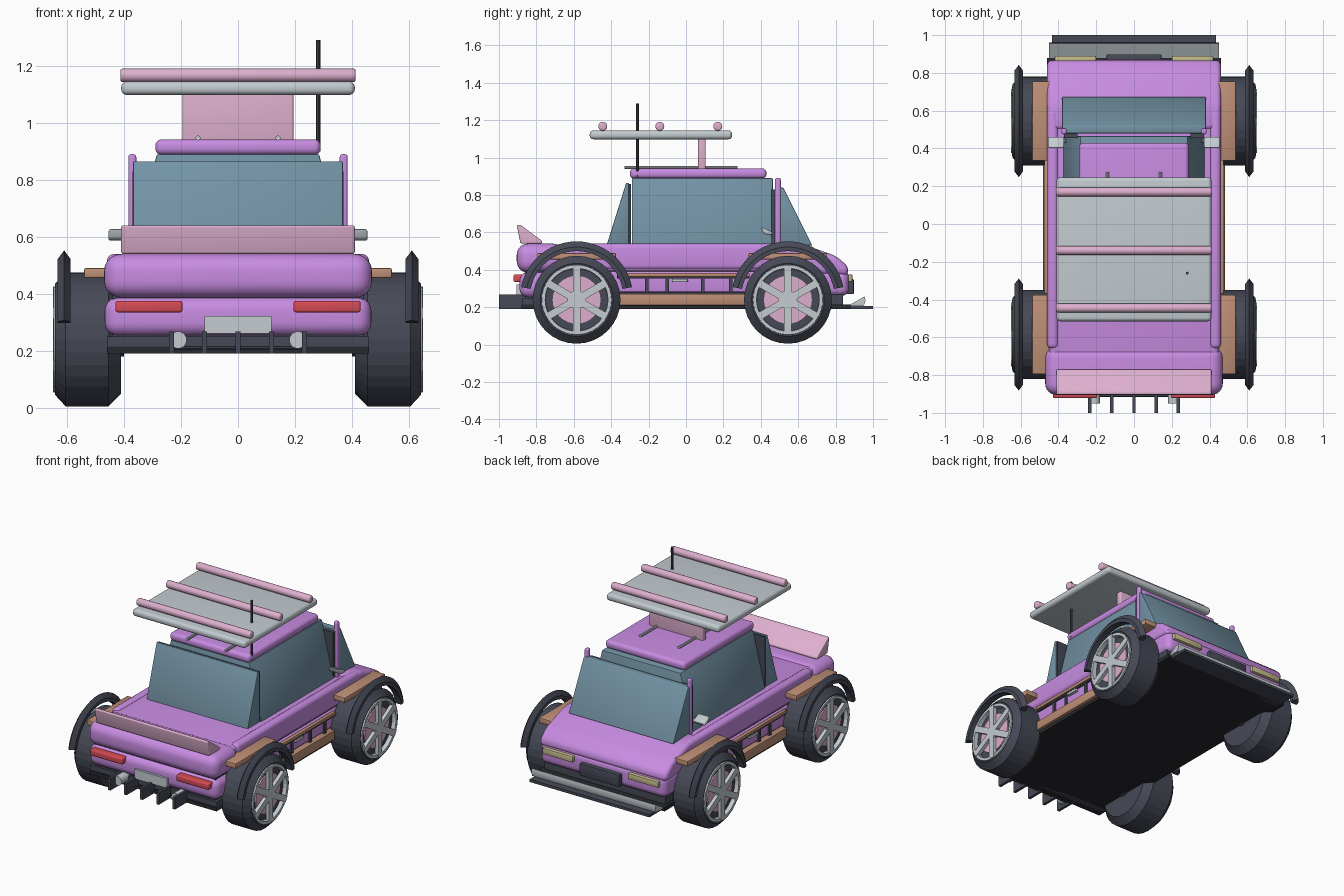
import bpy, bmesh, math
from mathutils import Matrix, Vector

if "Cube" in bpy.data.objects:
    bpy.data.objects.remove(bpy.data.objects["Cube"])


def material(name, rgb):
    m = bpy.data.materials.new(name)
    lin = [(c / 255 / 12.92) if c < 11 else ((c / 255 + 0.055) / 1.055) ** 2.4 for c in rgb]
    m.diffuse_color = (*lin, 1)
    m.use_nodes = True
    m.node_tree.nodes["Principled BSDF"].inputs["Base Color"].default_value = m.diffuse_color
    return m


PURPLE = material("purple_paint", (200, 140, 226))
PINK = material("pink_trim", (222, 175, 206))
GLASS = material("blue_glass", (115, 147, 165))
PALE = material("pale_metal", (195, 203, 208))
DARK = material("dark_rubber", (70, 73, 86))
BLACK = material("black_floor", (40, 41, 46))
TAN = material("tan_board", (190, 143, 118))
RED = material("red_lamp", (215, 75, 85))
YELLOW = material("yellow_lamp", (196, 186, 140))


def finish(name, bm, mat, bevel=0.0, seg=4, smooth=True):
    bmesh.ops.recalc_face_normals(bm, faces=bm.faces)
    if bevel:
        bmesh.ops.bevel(bm, geom=list(bm.edges), offset=bevel, segments=seg, profile=0.5,
                        affect='EDGES', clamp_overlap=True)
    me = bpy.data.meshes.new(name)
    for f in bm.faces:
        f.smooth = smooth
    bm.to_mesh(me)
    bm.free()
    if smooth:
        me.set_sharp_from_angle(angle=math.radians(32))
    me.materials.append(mat)
    ob = bpy.data.objects.new(name, me)
    bpy.context.collection.objects.link(ob)
    return ob


def box(name, x, y, z, mat, bevel=0.0, seg=4):
    bm = bmesh.new()
    bmesh.ops.create_cube(bm, size=1)
    for v in bm.verts:
        v.co = Vector([(r[0] + r[1]) / 2 + c * (r[1] - r[0]) for r, c in zip((x, y, z), v.co)])
    return finish(name, bm, mat, bevel, seg)


def mbox(name, x, y, z, mat, bevel=0.0, seg=4):
    # left and right copies
    for s, side in ((1, "right"), (-1, "left")):
        box(f"{name}_{side}", sorted((s * x[0], s * x[1])), y, z, mat, bevel, seg)


def prism(name, pts, lo, hi, mat, axis='x', bevel=0.0, seg=4):
    # profile in (y, z) swept along x, or in (x, z) swept along y
    bm = bmesh.new()
    rows = [[bm.verts.new((t, a, b) if axis == 'x' else (a, t, b)) for a, b in pts] for t in (lo, hi)]
    bm.faces.new(rows[0])
    bm.faces.new(rows[1])
    n = len(pts)
    for i in range(n):
        j = (i + 1) % n
        bm.faces.new((rows[0][i], rows[0][j], rows[1][j], rows[1][i]))
    return finish(name, bm, mat, bevel, seg)


def rod(name, a, b, r, mat, sides=16, bevel=0.0):
    a, b = Vector(a), Vector(b)
    bm = bmesh.new()
    bmesh.ops.create_cone(bm, cap_ends=True, segments=sides, radius1=r, radius2=r, depth=(b - a).length)
    if bevel:
        rim = [e for e in bm.edges if abs(e.verts[0].co.z - e.verts[1].co.z) < 1e-5]
        bmesh.ops.bevel(bm, geom=rim, offset=bevel, segments=3, profile=0.5, affect='EDGES')
    q = Vector((0, 0, 1)).rotation_difference(b - a).to_matrix().to_4x4()
    bmesh.ops.transform(bm, matrix=Matrix.Translation((a + b) / 2) @ q, verts=bm.verts)
    return finish(name, bm, mat)


def lathe(name, prof, s, cy, cz, mat, a0=0, a1=360, seg=32, smooth=False):
    # closed (x, radius) profile turned about the axle direction
    bm = bmesh.new()
    full = a1 - a0 == 360
    rows = []
    for i in range(seg if full else seg + 1):
        t = math.radians(a0 + (a1 - a0) * i / seg)
        rows.append([bm.verts.new((s * x, cy + r * math.cos(t), cz + r * math.sin(t))) for x, r in prof])
    n = len(prof)
    for i in range(seg):
        p, q = rows[i], rows[(i + 1) % len(rows)]
        for j in range(n):
            k = (j + 1) % n
            bm.faces.new((p[j], p[k], q[k], q[j]))
    if not full:
        bm.faces.new(rows[0])
        bm.faces.new(rows[-1])
    return finish(name, bm, mat, smooth=smooth)


# Floor and lower body
box("floor_plate", (-.46, .46), (-.88, .88), (.19, .215), BLACK)
box("chassis_core", (-.44, .44), (-.86, .84), (.21, .40), DARK)
box("lower_body", (-.455, .455), (-.45, .45), (.28, .39), PURPLE, .01)
box("rear_lower_body", (-.468, .468), (-.89, -.40), (.25, .39), PURPLE, .05, 6)
box("nose_lower_body", (-.455, .455), (.40, .87), (.26, .40), PURPLE, .04, 6)

# Upper body, tail and hood
box("middle_body", (-.45, .45), (-.72, .62), (.385, .53), PURPLE, .03)
box("tail_body", (-.47, .47), (-.905, -.65), (.385, .54), PURPLE, .06, 6)
mbox("shoulder_rail", (.40, .46), (-.66, .61), (.40, .54), PURPLE, .025)
prism("hood", [(.50, .39), (.50, .54), (.63, .535), (.80, .475), (.865, .42), (.868, .37)],
      -.46, .46, PURPLE, bevel=.025)
prism("rear_spoiler", [(-.905, .64), (-.885, .64), (-.77, .555), (-.77, .54), (-.885, .54)],
      -.41, .41, PINK, bevel=.008)

# Cabin glass and roof
prism("cabin_glass", [(-.375, .52), (.375, .52), (.285, .89), (-.285, .89)], -.29, .465, GLASS, 'y', .006, 2)
prism("rear_window", [(-.425, .53), (-.32, .865), (-.305, .865), (-.305, .53)], -.368, .368, GLASS, bevel=.005, seg=2)
prism("windshield", [(.675, .53), (.52, .84), (.48, .84), (.48, .53)], -.38, .38, GLASS, bevel=.005, seg=2)
box("rear_window_frame", (-.365, .365), (-.31, -.295), (.53, .86), DARK)
mbox("front_window_frame", (.30, .37), (.455, .478), (.53, .83), DARK)
mbox("pillar", (.357, .385), (.475, .507), (.48, .89), PURPLE, .01)
box("roof", (-.29, .29), (-.30, .43), (.888, .942), PURPLE, .022, 5)
for s, side in ((1, "right"), (-1, "left")):
    rod(f"roof_rod_{side}", (s * .14, -.33, .947), (s * .14, .275, .947), .009, PALE, 10)
    # Wing mirrors
    rod(f"mirror_stalk_{side}", (s * .36, .44, .60), (s * .42, .44, .60), .010, PALE, 10)
    prism(f"mirror_{side}", [(.40, .63), (.465, .60), (.455, .585), (.415, .592)],
          min(s * .37, s * .455), max(s * .37, s * .455), PALE, bevel=.008, seg=3)

# Roof rack
box("rack_post", (-.195, .195), (.065, .105), (.93, 1.11), PINK, .008)
box("rack_panel", (-.41, .41), (-.515, .247), (1.098, 1.145), PALE, .02, 5)
for i, y in enumerate((-.445, -.14, .17)):
    rod(f"rack_bar_{i + 1}", (-.413, y, 1.167), (.413, y, 1.167), .024, PINK, 20, .009)
rod("antenna", (.282, -.26, .90), (.282, -.26, 1.29), .008, DARK, 10)

# Tail details
mbox("tail_lamp", (.195, .43), (-.922, -.87), (.335, .375), RED, .008, 3)
box("rear_plate", (-.118, .118), (-.905, -.87), (.26, .322), PALE)
box("diffuser_bar", (-.46, .46), (-.875, -.80), (.19, .25), DARK)
rod("diffuser_rod", (-.24, -.91, .21), (.24, -.91, .21), .006, DARK, 8)
for i in range(5):
    x = (i - 2) * .117
    box(f"diffuser_fin_{i + 1}", (x - .009, x + .009), (-1.0, -.84), (.19, .267), DARK)
for s, side in ((1, "right"), (-1, "left")):
    rod(f"exhaust_{side}", (s * .21, -.95, .238), (s * .21, -.85, .238), .03, PALE, 20)

# Nose details
mbox("head_lamp", (.20, .42), (.85, .89), (.335, .375), YELLOW, .006, 2)
box("grille", (-.145, .145), (.85, .898), (.27, .35), DARK, .006, 2)
box("splitter", (-.435, .435), (.84, 1.0), (.19, .207), DARK)
prism("splitter_wing", [(.87, .21), (.955, .258), (.96, .235), (.95, .207), (.87, .205)], -.45, .45, PALE)

# Side boards, trim and handles
mbox("side_sill", (.43, .482), (-.40, .36), (.21, .272), TAN, .006, 2)
mbox("side_strip", (.44, .475), (-.37, .34), (.362, .384), TAN, .004, 2)
mbox("side_shadow_strip", (.44, .468), (-.37, .34), (.353, .362), DARK)
for i, y in enumerate((-.21, -.10, .09, .24)):
    mbox(f"side_rib_{i + 1}", (.44, .466), (y - .009, y + .009), (.275, .36), DARK)
mbox("door_handle", (.45, .475), (-.075, .01), (.335, .352), PALE, .004, 2)

# Wheels, arches and wheel boards
TYRE = [(.41, .05), (.41, .19), (.455, .235), (.605, .235), (.642, .195), (.636, .18), (.62, .17), (.62, .05)]
ARCH = [(.61, .302), (.633, .272), (.633, .25), (.588, .25), (.588, .272)]
for end, cy in (("front", .545), ("rear", -.585)):
    mbox(f"{end}_wheel_board", (.42, .54), (cy - .21, cy + .21), (.455, .49), TAN, .006, 2)
    for s, side in ((1, "right"), (-1, "left")):
        tag = f"{end}_{side}"
        lathe(f"tyre_{tag}", TYRE, s, cy, .24, DARK)
        lathe(f"arch_{tag}", ARCH, s, cy, .25, DARK, 11, 169, 24)
        lathe(f"rim_ring_{tag}", [(.61, .165), (.647, .168), (.647, .186), (.61, .19)], s, cy, .24, PALE, seg=40)
        rod(f"inner_hub_{tag}", (s * .40, cy, .24), (s * .62, cy, .24), .06, DARK)
        rod(f"rim_disc_{tag}", (s * .60, cy, .24), (s * .628, cy, .24), .128, PINK, 32)
        rod(f"hub_{tag}", (s * .61, cy, .24), (s * .645, cy, .24), .05, PALE, 24)
        # three bars through the hub make six spokes
        for k in range(3):
            spoke = box(f"spoke_{tag}_{k + 1}", (-.012, .012), (-.185, .185), (-.02, .02), PALE)
            spoke.location = (s * .638, cy, .24)
            spoke.rotation_euler.x = math.radians(30 + 60 * k)
